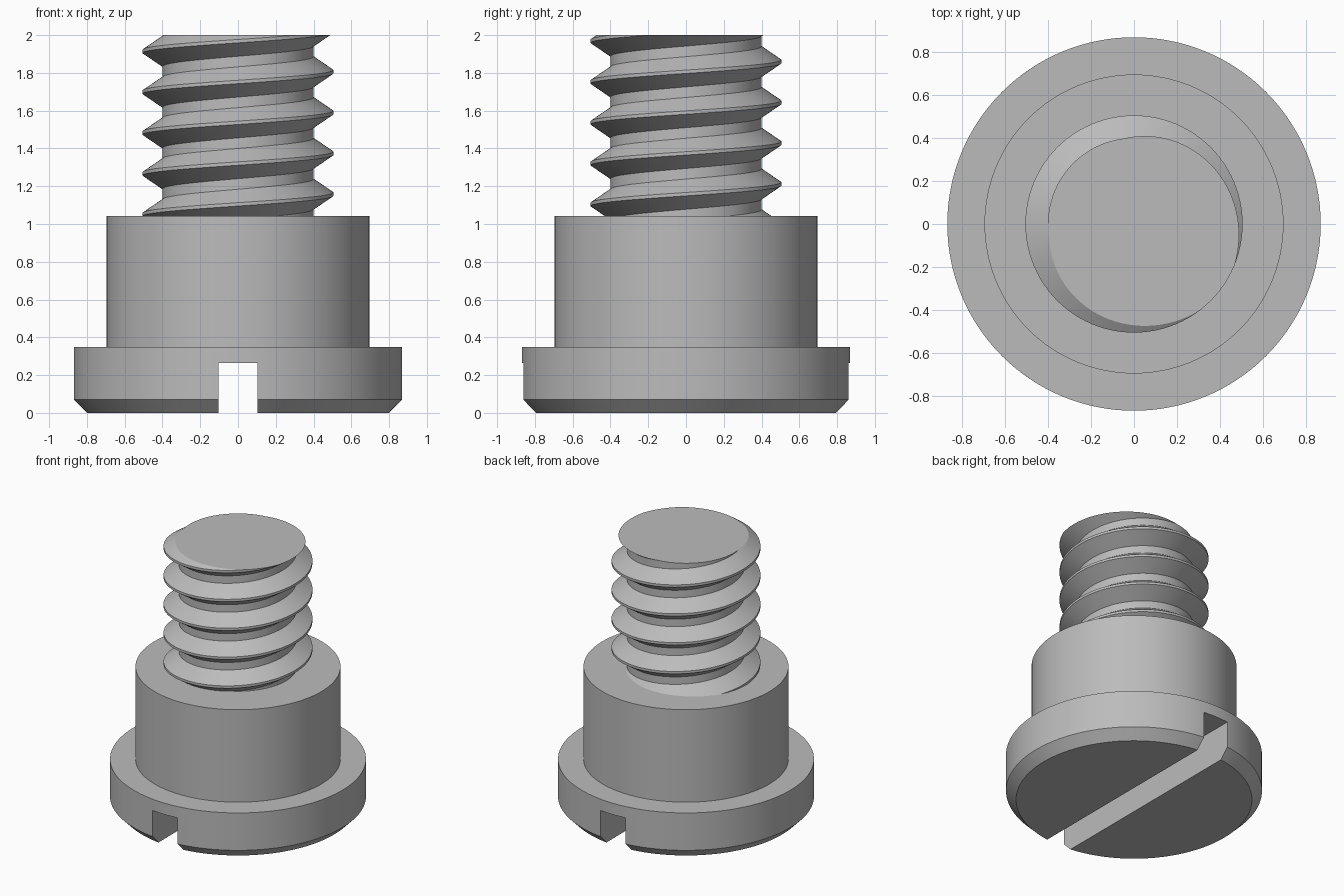
import bpy, bmesh, math
from mathutils import Vector

SEGMENTS = 128
cube = bpy.data.objects.get("Cube")
if cube:
    bpy.data.objects.remove(cube, do_unlink=True)

steel = bpy.data.materials.new("grey steel")
steel.use_nodes = True
colour = (0.5, 0.5, 0.5, 1)
steel.diffuse_color = colour
steel.node_tree.nodes["Principled BSDF"].inputs["Base Color"].default_value = colour


def make_object(name, bm):
    bmesh.ops.recalc_face_normals(bm, faces=bm.faces)
    mesh = bpy.data.meshes.new(name)
    bm.to_mesh(mesh)
    bm.free()
    mesh.materials.append(steel)
    obj = bpy.data.objects.new(name, mesh)
    bpy.context.collection.objects.link(obj)
    return obj


def activate(obj):
    bpy.ops.object.select_all(action='DESELECT')
    obj.select_set(True)
    bpy.context.view_layer.objects.active = obj


def smooth(obj):
    activate(obj)
    bpy.ops.object.shade_smooth_by_angle(angle=math.radians(30))


def lathe(name, profile):
    """Stack of rings (radius, height), capped at both ends."""
    bm = bmesh.new()
    rings = []
    for r, z in profile:
        angles = [math.tau * i / SEGMENTS for i in range(SEGMENTS)]
        rings.append([bm.verts.new((r * math.cos(a), r * math.sin(a), z)) for a in angles])
    for low, high in zip(rings, rings[1:]):
        for i in range(SEGMENTS):
            j = (i + 1) % SEGMENTS
            bm.faces.new((low[i], low[j], high[j], high[i]))
    bm.faces.new(rings[0][::-1])
    bm.faces.new(rings[-1])
    return make_object(name, bm)


# Chamfered head with a driver slot running front to back
head = lathe("head", [(0.8, 0), (0.868, 0.07), (0.868, 0.35)])
bm = bmesh.new()
bmesh.ops.create_cube(bm, size=1)
bmesh.ops.scale(bm, vec=(0.206, 2.4, 0.53), verts=bm.verts)
cutter = make_object("slot_cutter", bm)
cutter.hide_render = True
slot = head.modifiers.new("slot", 'BOOLEAN')
slot.operation = 'DIFFERENCE'
slot.solver = 'EXACT'
slot.object = cutter
activate(head)
bpy.ops.object.modifier_apply(modifier=slot.name)
bpy.data.objects.remove(cutter, do_unlink=True)
smooth(head)

# Plain shoulder
smooth(lathe("shoulder", [(0.695, 0.35), (0.695, 1.042)]))

# Right-handed thread: one pitch of the profile swept along a helix
PITCH, ROOT, CREST = 0.216, 0.4, 0.505
HALF_BASE, HALF_CREST = 0.08, 0.009
TURNS, STEPS, START = 8, 96, 0.618
profile = [(ROOT, -HALF_BASE), (CREST, -HALF_CREST), (CREST, HALF_CREST),
           (ROOT, HALF_BASE), (ROOT, PITCH - HALF_BASE)]
bm = bmesh.new()
previous = None
for i in range(TURNS * STEPS + 1):
    a = math.pi + math.tau * i / STEPS
    lift = START + PITCH * i / STEPS
    row = [bm.verts.new((r * math.cos(a), r * math.sin(a), lift + z)) for r, z in profile]
    if previous:
        for k in range(len(profile) - 1):
            bm.faces.new((previous[k], row[k], row[k + 1], previous[k + 1]))
    previous = row
bmesh.ops.remove_doubles(bm, verts=bm.verts, dist=0.0001)

# Trim the thread flat at the tip and just inside the shoulder
for height, side in ((1.0, -1), (2.0, 1)):
    cut = bmesh.ops.bisect_plane(
        bm, geom=bm.verts[:] + bm.edges[:] + bm.faces[:], dist=0.00001,
        plane_co=Vector((0, 0, height)), plane_no=Vector((0, 0, side)), clear_outer=True)
    rim = [e for e in cut["geom_cut"] if isinstance(e, bmesh.types.BMEdge)]
    bmesh.ops.edgeloop_fill(bm, edges=rim)
smooth(make_object("thread", bm))
